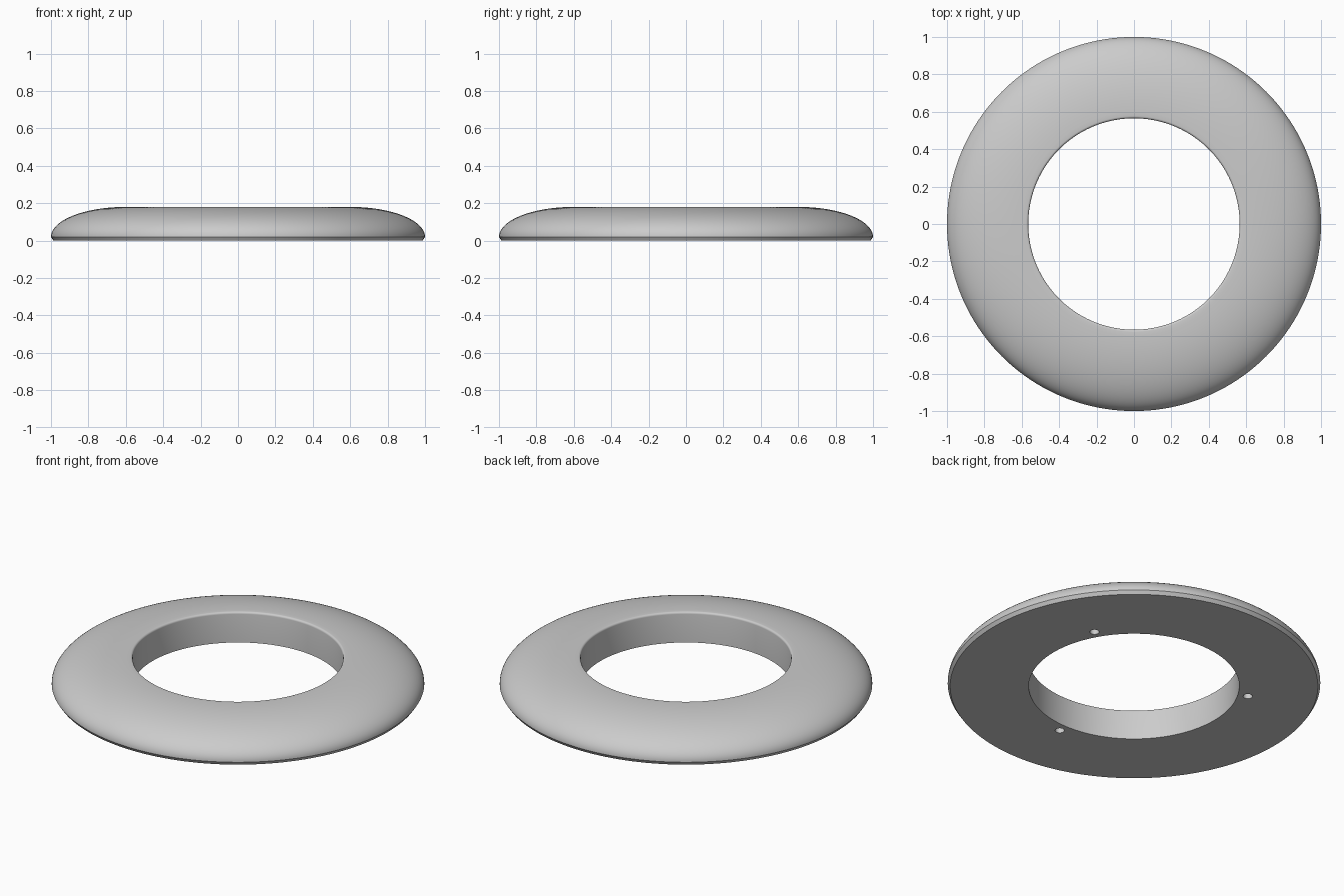
import bpy
import bmesh
from math import sin, cos, pi, radians
from mathutils import Matrix, Vector

cube = bpy.data.objects.get("Cube")
if cube:
    bpy.data.objects.remove(cube, do_unlink=True)

INNER, OUTER, HEIGHT = 0.565, 1.0, 0.18
SEGMENTS = 160

grey = bpy.data.materials.new("light grey")
grey.use_nodes = True
colour = (0.6, 0.6, 0.6, 1)
grey.diffuse_color = colour
grey.node_tree.nodes["Principled BSDF"].inputs["Base Color"].default_value = colour


def arc(cx, cz, rx, rz, start, end, steps):
    """Points on an elliptical arc in the profile plane."""
    angles = [radians(start + (end - start) * i / steps) for i in range(steps + 1)]
    return [(cx + rx * cos(a), cz + rz * sin(a)) for a in angles]


def add_object(name, bm):
    bmesh.ops.recalc_face_normals(bm, faces=bm.faces[:])
    mesh = bpy.data.meshes.new(name)
    bm.to_mesh(mesh)
    bm.free()
    mesh.materials.append(grey)
    obj = bpy.data.objects.new(name, mesh)
    bpy.context.collection.objects.link(obj)
    return obj


# Ring: chamfered foot, domed outside, small rounded lip at the bore
lip = 0.012
profile = [(INNER, 0), (OUTER - 0.013, 0)]
profile += arc(0.6, 0.02, OUTER - 0.6, HEIGHT - 0.02, 0, 90, 24)
profile += arc(INNER + lip, HEIGHT - lip, lip, lip, 90, 180, 5)

bm = bmesh.new()
verts = [bm.verts.new((x, 0, z)) for x, z in profile]
edges = [bm.edges.new((v, verts[(i + 1) % len(verts)])) for i, v in enumerate(verts)]
bmesh.ops.spin(bm, geom=verts + edges, axis=(0, 0, 1), cent=(0, 0, 0),
               angle=2 * pi, steps=SEGMENTS, use_merge=True)
bmesh.ops.remove_doubles(bm, verts=bm.verts[:], dist=1e-5)
ring = add_object("ring_body", bm)

# Three blind screw holes in the underside
bm = bmesh.new()
for angle in (30, 150, 270):
    a = radians(angle)
    centre = Vector((0.62 * cos(a), 0.62 * sin(a), 0.03))
    bmesh.ops.create_cone(bm, cap_ends=True, segments=24, radius1=0.025,
                          radius2=0.025, depth=0.16,
                          matrix=Matrix.Translation(centre))
cutter = add_object("screw_hole_cutter", bm)
cutter.hide_render = True

bpy.ops.object.select_all(action="DESELECT")
bpy.context.view_layer.objects.active = ring
ring.select_set(True)
cut = ring.modifiers.new("screw_holes", "BOOLEAN")
cut.operation = "DIFFERENCE"
cut.solver = "EXACT"
cut.object = cutter
bpy.ops.object.modifier_apply(modifier=cut.name)
bpy.data.objects.remove(cutter, do_unlink=True)

bpy.ops.object.shade_smooth_by_angle(angle=radians(30))
